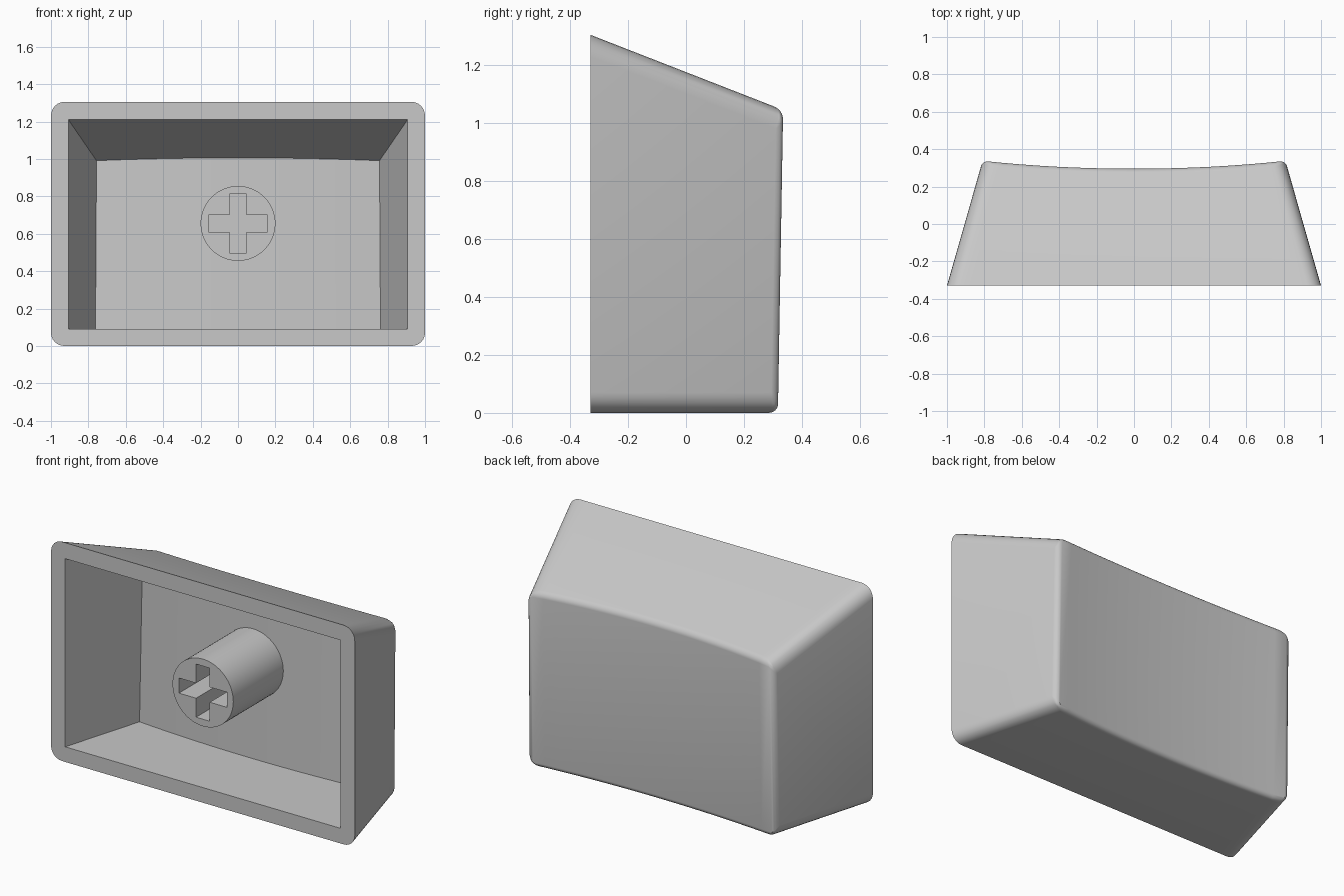
import bpy, bmesh, math
from mathutils import Matrix

old = bpy.data.objects.get("Cube")
if old:
    bpy.data.objects.remove(old, do_unlink=True)

GREY = (0.58, 0.58, 0.58, 1)
mat = bpy.data.materials.new("light grey plastic")
mat.use_nodes = True
mat.diffuse_color = GREY
mat.node_tree.nodes["Principled BSDF"].inputs["Base Color"].default_value = GREY

FRONT = -0.33


def make_object(name, bm):
    bmesh.ops.recalc_face_normals(bm, faces=bm.faces)
    mesh = bpy.data.meshes.new(name)
    bm.to_mesh(mesh)
    bm.free()
    mesh.materials.append(mat)
    obj = bpy.data.objects.new(name, mesh)
    bpy.context.collection.objects.link(obj)
    return obj


def tapered_block(name, half, low, high, slope_x, slope_z, back, sag,
                  start=FRONT, corner=0, rim=0, steps=16):
    """Block narrowing towards a dished back; optional rounded edges."""
    bm = bmesh.new()
    weight = bm.edges.layers.float.new("bevel_weight_edge")

    def point(t, y, top):
        d = y - FRONT
        return bm.verts.new((t * (half - slope_x * d), y,
                             high - slope_z * d if top else low))

    rings = []
    for i in range(steps + 1):
        t = 2 * i / steps - 1
        y = back + sag * t * t
        rings.append([point(t, start, False), point(t, start, True),
                      point(t, y, True), point(t, y - 0.018, False)])
    for a, b in zip(rings, rings[1:]):
        for k in range(4):
            n = (k + 1) % 4
            bm.faces.new((a[k], a[n], b[n], b[k]))
        for k in (2, 3):
            bm.edges.get((a[k], b[k]))[weight] = rim
    for r in (rings[0], rings[-1]):
        bm.faces.new(r)
        bm.edges.get((r[2], r[3]))[weight] = rim
        for k in (0, 2):
            bm.edges.get((r[k], r[k + 1]))[weight] = corner if k == 0 else rim
        # the front outline stays sharp, the lengthwise edges are rounded
        bm.edges.get((r[0], r[1]))[weight] = 0
        bm.edges.get((r[1], r[2]))[weight] = corner
        bm.edges.get((r[3], r[0]))[weight] = corner
    return make_object(name, bm)


def apply(obj, mod):
    with bpy.context.temp_override(object=obj, active_object=obj,
                                   selected_objects=[obj]):
        bpy.ops.object.modifier_apply(modifier=mod.name)


def cut(obj, cutter):
    mod = obj.modifiers.new("cut", 'BOOLEAN')
    mod.operation = 'DIFFERENCE'
    mod.solver = 'EXACT'
    mod.object = cutter
    apply(obj, mod)
    bpy.data.objects.remove(cutter, do_unlink=True)


def smooth(obj):
    bpy.ops.object.select_all(action='DESELECT')
    obj.select_set(True)
    bpy.context.view_layer.objects.active = obj
    bpy.ops.object.shade_smooth_by_angle(angle=math.radians(30))


# Outer shell with rounded corners and a soft rim around the dished face
shell = tapered_block("cap_shell", 1, 0, 1.305, 0.285, 0.39, 0.296, 0.042,
                      corner=1, rim=0.4)
bevel = shell.modifiers.new("round", 'BEVEL')
bevel.limit_method = 'WEIGHT'
bevel.width = 0.07
bevel.segments = 6
bevel.use_clamp_overlap = False
apply(shell, bevel)

# Hollow interior
cut(shell, tapered_block("cavity_cutter", 0.907, 0.09, 1.21, 0.295, 0.43,
                         0.145, 0.035, start=FRONT - 0.1))
smooth(shell)

# Round stem, flush with the open front
STEM_Z, STEM_BACK = 0.655, 0.2
length = STEM_BACK - FRONT
bm = bmesh.new()
bmesh.ops.create_cone(bm, cap_ends=True, segments=64, radius1=0.2, radius2=0.2,
                      depth=length,
                      matrix=Matrix.Translation((0, FRONT + length / 2, STEM_Z))
                      @ Matrix.Rotation(math.pi / 2, 4, 'X'))
stem = make_object("mounting_stem", bm)

# Cross-shaped socket in the stem
SLOT_DEPTH = 0.4
for w, h in ((0.316, 0.09), (0.09, 0.316)):
    bm = bmesh.new()
    bmesh.ops.create_cube(bm, size=1,
                          matrix=Matrix.Translation((0, FRONT, STEM_Z))
                          @ Matrix.Diagonal((w, 2 * SLOT_DEPTH, h, 1)))
    cut(stem, make_object("slot_cutter", bm))
smooth(stem)
